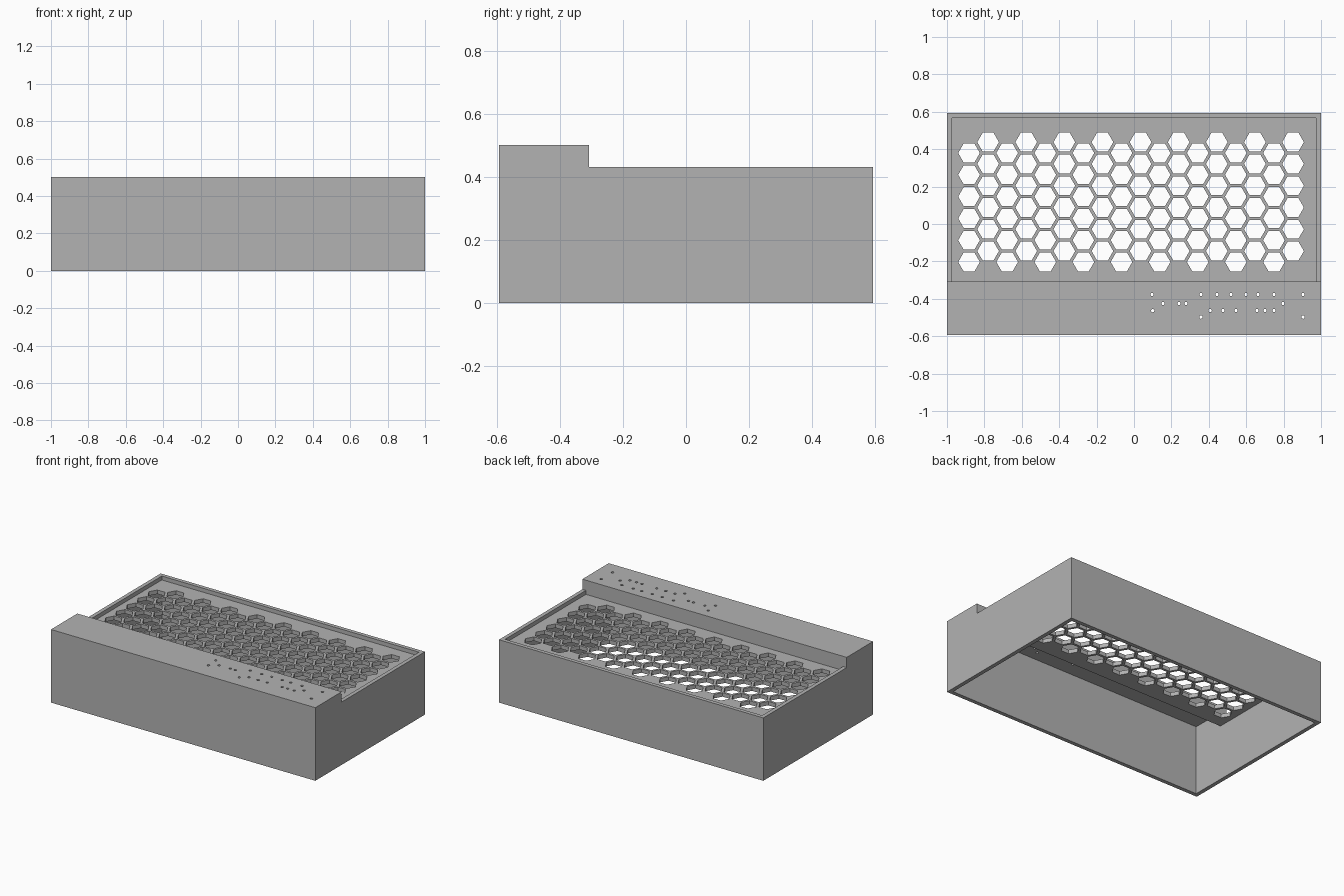
import bpy, bmesh, math

cube = bpy.data.objects.get("Cube")
if cube:
    bpy.data.objects.remove(cube, do_unlink=True)

# Main dimensions
HALF_X, HALF_Y = 1.0, 0.593
WALL = 0.027
BAR_Y = -0.308            # rear face of the raised front bar
RIM_Z, BAR_Z = 0.43, 0.5
GRILLE_Z = 0.403          # top of the sunken grille

grey = bpy.data.materials.new("mid grey")
grey.use_nodes = True
colour = (0.45, 0.45, 0.45, 1)
grey.diffuse_color = colour
grey.node_tree.nodes["Principled BSDF"].inputs["Base Color"].default_value = colour


def finish(name, bm):
    bmesh.ops.recalc_face_normals(bm, faces=bm.faces[:])
    mesh = bpy.data.meshes.new(name)
    bm.to_mesh(mesh)
    bm.free()
    mesh.materials.append(grey)
    ob = bpy.data.objects.new(name, mesh)
    bpy.context.collection.objects.link(ob)
    return ob


def extrude(bm, points, vector):
    """Close a flat outline and sweep it into a solid."""
    face = bm.faces.new([bm.verts.new(p) for p in points])
    res = bmesh.ops.extrude_face_region(bm, geom=[face], use_keep_orig=True)
    verts = [g for g in res["geom"] if isinstance(g, bmesh.types.BMVert)]
    bmesh.ops.translate(bm, verts=verts, vec=vector)


def side_profile(name, half_x, outline):
    bm = bmesh.new()
    extrude(bm, [(-half_x, y, z) for y, z in outline], (2 * half_x, 0, 0))
    return finish(name, bm)


def prism(bm, x, y, radius, sides, low, high):
    pts = [(x + radius * math.cos(math.tau * i / sides),
            y + radius * math.sin(math.tau * i / sides), low) for i in range(sides)]
    extrude(bm, pts, (0, 0, high - low))


def cut(target, cutter):
    cutter.hide_render = True
    mod = target.modifiers.new("cut", 'BOOLEAN')
    mod.operation = 'DIFFERENCE'
    mod.solver = 'EXACT'
    mod.object = cutter
    bpy.context.view_layer.objects.active = target
    bpy.ops.object.modifier_apply(modifier=mod.name)
    bpy.data.objects.remove(cutter, do_unlink=True)


# Stepped outer housing
housing = side_profile("housing", HALF_X, [
    (-HALF_Y, 0), (HALF_Y, 0), (HALF_Y, RIM_Z),
    (BAR_Y, RIM_Z), (BAR_Y, BAR_Z), (-HALF_Y, BAR_Z)])

# Open underside, stepping up inside the bar
inner = HALF_Y - WALL
cut(housing, side_profile("cavity_cutter", HALF_X - WALL, [
    (-inner, -0.1), (inner, -0.1), (inner, GRILLE_Z - WALL),
    (BAR_Y - WALL, GRILLE_Z - WALL), (BAR_Y - WALL, BAR_Z - WALL),
    (-inner, BAR_Z - WALL)]))

# Sunken bed behind the bar
cut(housing, side_profile("recess_cutter", HALF_X - WALL, [
    (BAR_Y, GRILLE_Z), (inner, GRILLE_Z), (inner, 0.6), (BAR_Y, 0.6)]))

# Honeycomb openings, odd columns shifted by half a pitch
bm = bmesh.new()
PITCH = 0.1165
for col in range(18):
    for row in range(6):
        prism(bm, -0.882 + col * 0.1019,
              -0.203 + (row + 0.5 * (col % 2)) * PITCH,
              0.058, 6, GRILLE_Z - 2 * WALL, GRILLE_Z + WALL)
cut(housing, finish("honeycomb_cutter", bm))

# Small pin holes through the bar top, in four rows
pin_rows = {
    -0.377: (0.096, 0.358, 0.444, 0.519, 0.599, 0.663, 0.749, 0.904),
    -0.425: (0.155, 0.24, 0.278, 0.797),
    -0.463: (0.1, 0.407, 0.476, 0.545, 0.658, 0.7, 0.749),
    -0.498: (0.358, 0.904),
}
bm = bmesh.new()
for y, xs in pin_rows.items():
    for x in xs:
        prism(bm, x, y, 0.009, 12, BAR_Z - 2 * WALL, BAR_Z + WALL)
cut(housing, finish("pin_hole_cutter", bm))
